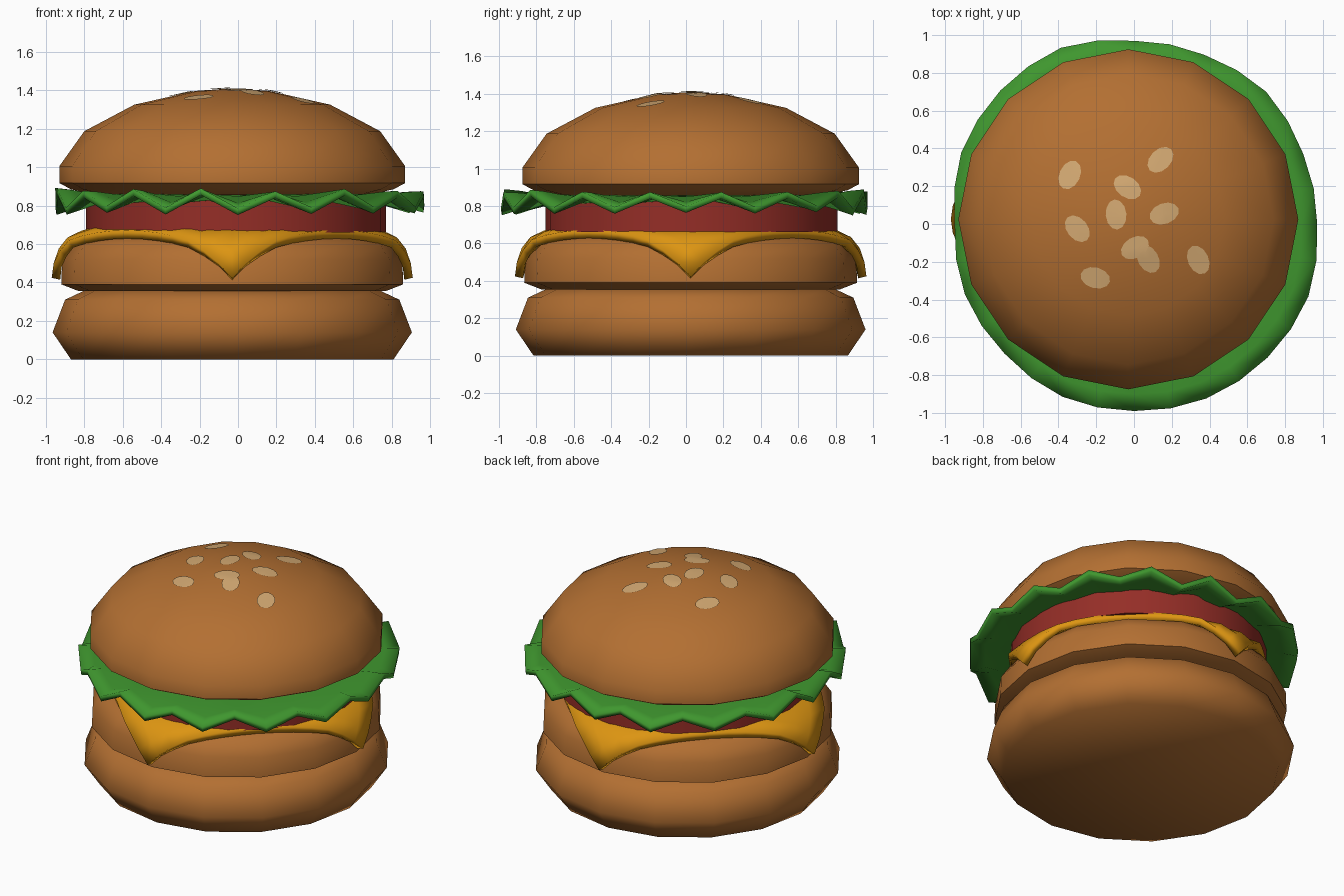
import bpy, bmesh, math, random
from mathutils import Vector
from mathutils.bvhtree import BVHTree

if "Cube" in bpy.data.objects:
    bpy.data.objects.remove(bpy.data.objects["Cube"])

random.seed(4)
CX, CY = -0.03, 0.025


def material(name, rgb):
    m = bpy.data.materials.new(name)
    m.diffuse_color = (*rgb, 1)
    m.use_nodes = True
    m.node_tree.nodes["Principled BSDF"].inputs["Base Color"].default_value = m.diffuse_color
    return m


BROWN = material("toasted brown", (0.45, 0.16, 0.032))
GREEN = material("leaf green", (0.05, 0.31, 0.028))
YELLOW = material("cheese yellow", (0.72, 0.30, 0.006))
RED = material("tomato red", (0.30, 0.027, 0.02))
CREAM = material("seed cream", (0.66, 0.40, 0.17))


def finish(bm, name, mat, angle=60, thickness=0):
    me = bpy.data.meshes.new(name)
    bm.to_mesh(me)
    bm.free()
    ob = bpy.data.objects.new(name, me)
    bpy.context.collection.objects.link(ob)
    me.materials.append(mat)
    if thickness:
        s = ob.modifiers.new("thickness", 'SOLIDIFY')
        s.thickness = thickness
        s.offset = -1
    bpy.ops.object.select_all(action='DESELECT')
    ob.select_set(True)
    bpy.context.view_layer.objects.active = ob
    bpy.ops.object.shade_smooth_by_angle(angle=math.radians(angle))
    return ob


def lathe(name, profile, mat, sides=16, cx=CX, cy=CY):
    """Spin an (r, z) profile running from bottom axis to top axis."""
    bm = bmesh.new()
    vs = [bm.verts.new((cx + r, cy, z)) for r, z in profile]
    es = [bm.edges.new(p) for p in zip(vs, vs[1:])]
    bmesh.ops.spin(bm, geom=vs + es, cent=(cx, cy, 0), axis=(0, 0, 1),
                   angle=math.tau, steps=sides, use_duplicate=False)
    bmesh.ops.remove_doubles(bm, verts=bm.verts, dist=0.0005)
    bmesh.ops.recalc_face_normals(bm, faces=bm.faces)
    return finish(bm, name, mat)


# Round layers
lathe("bottom_bun", [(0, 0), (0.84, 0), (0.935, 0.14), (0.87, 0.31),
                     (0.77, 0.357), (0, 0.36)], BROWN)
lathe("patty", [(0, 0.355), (0.80, 0.355), (0.89, 0.39), (0.885, 0.52),
                (0.83, 0.60), (0.75, 0.64), (0, 0.64)], BROWN)
lathe("tomato", [(0, 0.66), (0.78, 0.66), (0.78, 0.83), (0, 0.83)], RED, 24, -0.01, 0.03)
top = lathe("top_bun", [(0, 0.855), (0.72, 0.857), (0.84, 0.885), (0.90, 0.917),
                        (0.90, 1.005), (0.77, 1.187), (0.51, 1.325),
                        (0.19, 1.397), (0, 1.41)], BROWN)

# Cheese: square sheet turned 45 degrees and draped over the patty
drape = [(0, 0.69), (0.74, 0.69), (0.88, 0.625), (0.93, 0.52), (0.94, 0.42)]


def drape_at(d):
    for (r0, z0), (r1, z1) in zip(drape, drape[1:]):
        seg = math.hypot(r1 - r0, z1 - z0)
        if d <= seg or (r1, z1) == drape[-1]:
            t = min(d / seg, 1)
            return r0 + (r1 - r0) * t, z0 + (z1 - z0) * t
        d -= seg


bm = bmesh.new()
bmesh.ops.create_grid(bm, x_segments=14, y_segments=14, size=1.107 / math.sqrt(2))
for v in bm.verts:
    d = math.hypot(v.co.x, v.co.y)
    a = math.atan2(v.co.y, v.co.x) + math.pi / 4
    r, z = drape_at(d)
    v.co = (CX + r * math.cos(a), CY + r * math.sin(a), z)
finish(bm, "cheese", YELLOW, 60, 0.045)

# Lettuce: sheet with a zigzag rim, outline radius every 22.5 degrees from +x
outline = [0.97, 0.97, 0.99, 0.97, 0.97, 1.01, 1.0, 0.99,
           0.95, 0.97, 0.97, 0.99, 0.99, 1.0, 1.0, 1.0]
N = 32
bm = bmesh.new()
rings = []
amp = [random.uniform(0.75, 1.2) for _ in range(N)]
for f, wave, z in ((0.45, 0, 0.855), (0.80, 0.006, 0.855), (0.91, 0.03, 0.847), (1.0, 0.046, 0.838)):
    ring = []
    for i in range(N):
        a = math.tau * i / N
        R = (outline[i // 2] + outline[((i + 1) // 2) % 16]) / 2
        side = -1 if i % 2 == 0 else 1
        ring.append(bm.verts.new((f * R * math.cos(a), f * R * math.sin(a),
                                  z + side * wave * amp[i])))
    rings.append(ring)
bm.faces.new(rings[0])
for p, q in zip(rings, rings[1:]):
    for i in range(N):
        j = (i + 1) % N
        bm.faces.new((p[i], q[i], q[j], p[j]))
finish(bm, "lettuce", GREEN, 60, 0.035)

# Sesame seeds: thin plates lying on the top bun (x, y, long-axis angle)
seeds = [(-0.34, 0.26, 65), (-0.035, 0.195, -35), (0.14, 0.34, 45), (-0.095, 0.05, 95),
         (0.16, 0.055, 20), (-0.30, -0.025, -50), (0.005, -0.125, 30),
         (0.075, -0.185, -60), (0.34, -0.19, -65), (-0.205, -0.285, -15)]
tree = BVHTree.FromPolygons([v.co for v in top.data.vertices],
                            [p.vertices for p in top.data.polygons])


def on_bun(x, y):
    hit, normal, _, _ = tree.ray_cast(Vector((x, y, 3)), Vector((0, 0, -1)))
    return hit + Vector((0, 0, 0.006))


bm = bmesh.new()
for x, y, deg in seeds:
    t = math.radians(deg)
    centre = bm.verts.new(on_bun(x, y))
    loops = []
    for s in (0.5, 1):
        loop = []
        for k in range(12):
            a = math.tau * k / 12
            u, w = s * 0.08 * math.cos(a), s * 0.055 * math.sin(a)
            loop.append(bm.verts.new(on_bun(x + u * math.cos(t) - w * math.sin(t),
                                            y + u * math.sin(t) + w * math.cos(t))))
        loops.append(loop)
    for k in range(12):
        j = (k + 1) % 12
        bm.faces.new((centre, loops[0][k], loops[0][j]))
        bm.faces.new((loops[0][k], loops[1][k], loops[1][j], loops[0][j]))
finish(bm, "sesame_seeds", CREAM)
